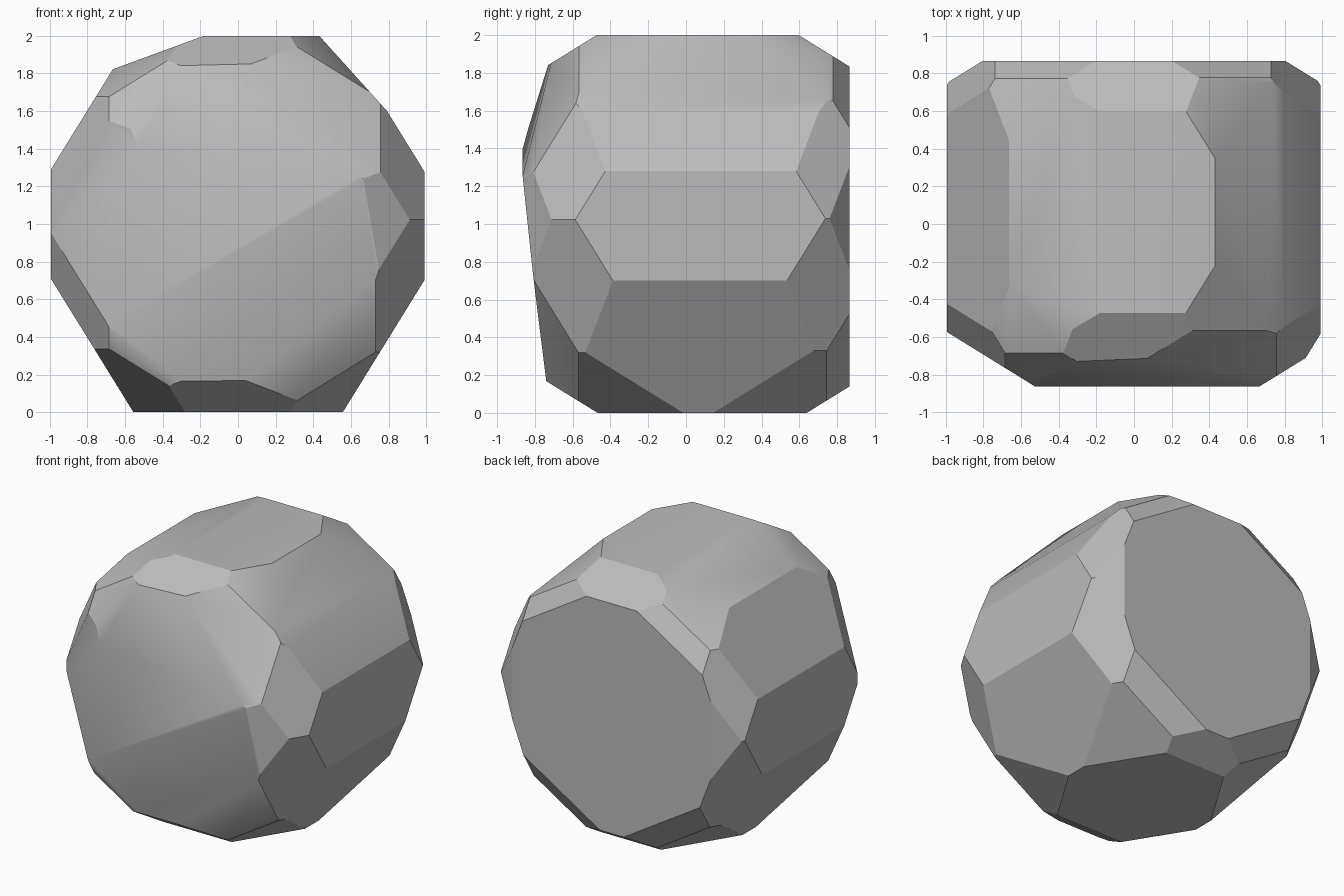
import bpy
import bmesh
import math
from itertools import product
from mathutils import Vector

if "Cube" in bpy.data.objects:
    bpy.data.objects.remove(bpy.data.objects["Cube"], do_unlink=True)

PHI = (1 + math.sqrt(5)) / 2


def chip(bm, normal, distance):
    """Slice away everything beyond a plane and cap the cut."""
    normal = Vector(normal).normalized()
    geom = bm.verts[:] + bm.edges[:] + bm.faces[:]
    cut = bmesh.ops.bisect_plane(bm, geom=geom, dist=1e-5, plane_co=normal * distance,
                                 plane_no=normal, clear_outer=True)
    edges = [e for e in cut["geom_cut"] if isinstance(e, bmesh.types.BMEdge) and e.is_boundary]
    if edges:
        bmesh.ops.edgeloop_fill(bm, edges=edges)


def chip_family(bm, direction, distances):
    """Chip every mirrored copy of a direction; signs run from minus to plus."""
    choices = [(-1, 1) if c else (1,) for c in direction]
    for signs, distance in zip(product(*choices), distances):
        chip(bm, [s * c for s, c in zip(signs, direction)], distance)


# Block that encloses the stone
bm = bmesh.new()
bmesh.ops.create_cube(bm, size=6)

# Flat sides
chip_family(bm, (1, 0, 0), (0.995, 0.99))
chip_family(bm, (0, 0, 1), (0, 2))
chip(bm, (0, 1, 0), 0.865)

# Broad edge bevels
chip_family(bm, (PHI, 0, 1), (0.473, 1.524, 0.474, 1.515))
chip_family(bm, (1, PHI, 0), (1.011, 1.16, 1.085, 1.16))
chip_family(bm, (0, 1, PHI), (0.246, 1.95, 0.336, 2.015))

# Corner facets
chip_family(bm, (PHI, 1, 1 / PHI),
            (0.797, 1.415, 0.852, 1.495, 0.778, 1.41, 0.852, 1.488))
chip_family(bm, (1 / PHI, PHI, 1),
            (0.605, 1.605, 0.66, 1.68, 0.527, 1.525, 0.66, 1.68))
chip_family(bm, (1, 1 / PHI, PHI),
            (0.285, 1.911, 0.32, 1.945, 0.283, 1.902, 0.323, 1.941))

# Worn slopes: lower front, upper front, top right and top left
chip(bm, (-0.013, -0.994, -0.107), 0.717)
chip(bm, (0.033, -0.96, 0.275), 1.198)
chip(bm, (0.743, 0, 0.67), 1.66)
chip(bm, (-0.345, 0, 0.939), 1.94)

bmesh.ops.recalc_face_normals(bm, faces=bm.faces[:])
mesh = bpy.data.meshes.new("stone")
bm.to_mesh(mesh)
bm.free()
stone = bpy.data.objects.new("stone", mesh)
bpy.context.collection.objects.link(stone)

# Plain grey stone
grey = bpy.data.materials.new("stone grey")
grey.use_nodes = True
colour = (0.5, 0.5, 0.5, 1)
grey.diffuse_color = colour
grey.node_tree.nodes["Principled BSDF"].inputs["Base Color"].default_value = colour
mesh.materials.append(grey)

# Soften only the shallow worn edges
bpy.ops.object.select_all(action="DESELECT")
stone.select_set(True)
bpy.context.view_layer.objects.active = stone
bpy.ops.object.shade_smooth_by_angle(angle=math.radians(31.6))
